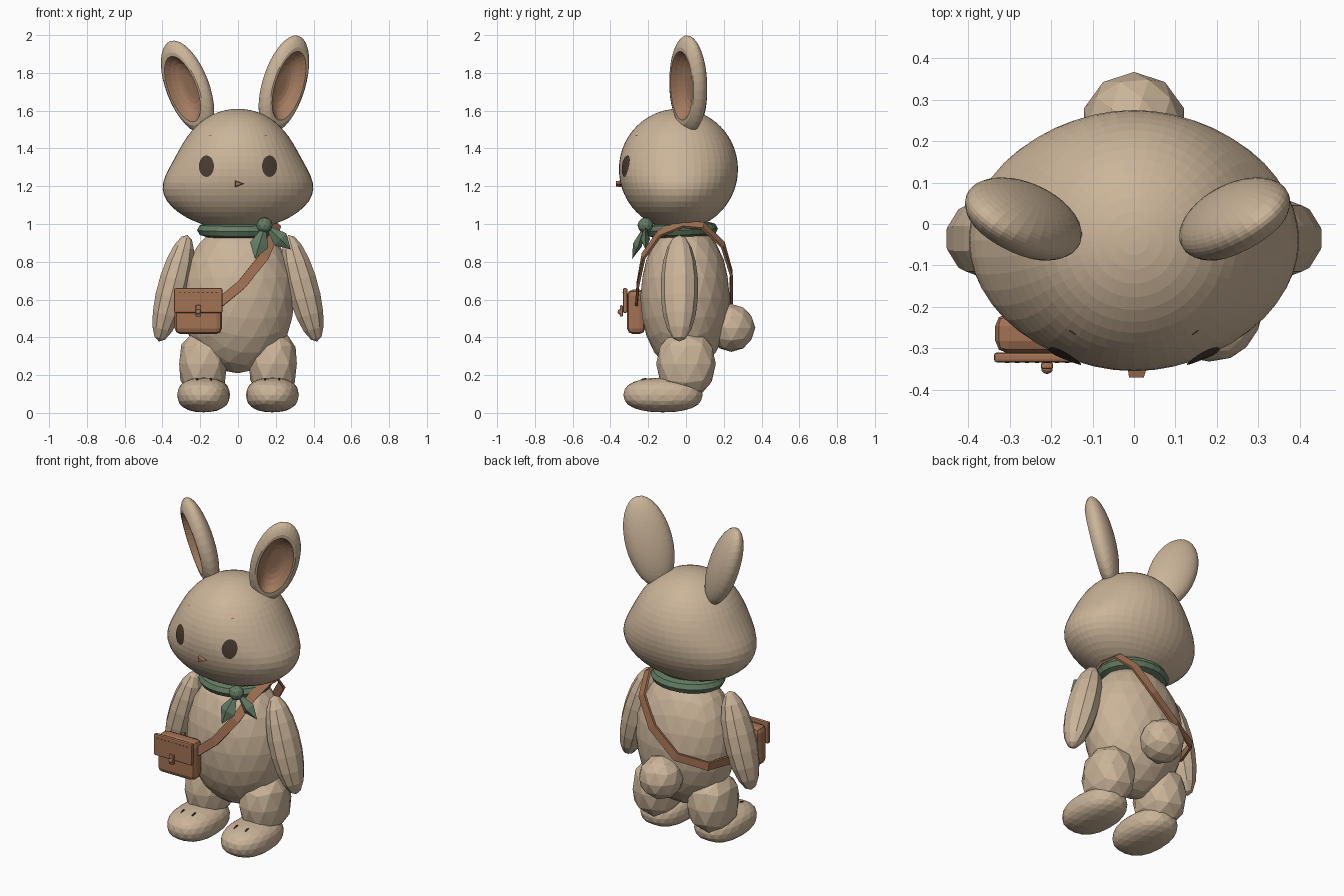
import bpy, bmesh, math
from mathutils import Vector, Matrix, Euler

cube = bpy.data.objects.get("Cube")
if cube:
    bpy.data.objects.remove(cube, do_unlink=True)


def material(name, rgb):
    m = bpy.data.materials.new(name)
    m.use_nodes = True
    m.diffuse_color = (*rgb, 1)
    m.node_tree.nodes["Principled BSDF"].inputs["Base Color"].default_value = (*rgb, 1)
    return m


fur = material("tan fur", (0.6, 0.46, 0.32))
inner = material("inner ear brown", (0.37, 0.2, 0.115))
leather = material("leather brown", (0.37, 0.17, 0.09))
green = material("scarf green", (0.125, 0.2, 0.125))
dark = material("dark brown", (0.07, 0.045, 0.03))


def finish(name, bm, *mats):
    bmesh.ops.recalc_face_normals(bm, faces=bm.faces)
    me = bpy.data.meshes.new(name)
    bm.to_mesh(me)
    bm.free()
    for m in mats:
        me.materials.append(m)
    ob = bpy.data.objects.new(name, me)
    bpy.context.collection.objects.link(ob)
    return ob


def blob(name, mat, loc, radii, sub=3, uv=None, rot=(0, 0, 0), boxy=1.0, shape=None):
    """Ellipsoid, optionally squared off or reshaped in unit space."""
    bm = bmesh.new()
    if uv:
        bmesh.ops.create_uvsphere(bm, u_segments=uv[0], v_segments=uv[1], radius=1)
    else:
        bmesh.ops.create_icosphere(bm, subdivisions=sub, radius=1)
    turn = Euler(rot).to_matrix()
    for v in bm.verts:
        c = Vector([math.copysign(abs(a) ** boxy, a) for a in v.co])
        if shape:
            c = shape(c)
        v.co = turn @ Vector([a * r for a, r in zip(c, radii)]) + Vector(loc)
    return finish(name, bm, mat)


def box(name, mat, loc, size, bevel=0.0):
    bm = bmesh.new()
    bmesh.ops.create_cube(bm, size=1)
    bmesh.ops.scale(bm, vec=size, verts=bm.verts)
    bmesh.ops.translate(bm, vec=loc, verts=bm.verts)
    ob = finish(name, bm, mat)
    if bevel:
        b = ob.modifiers.new("rounding", "BEVEL")
        b.width, b.segments = bevel, 2
    return ob


# Head: sphere with wide cheeks and a narrower crown
HEAD_Y, HEAD_Z, HEAD_RY, HEAD_RZ = -0.04, 1.29, 0.315, 0.32


def cheek(t):
    return 0.385 - 0.072 * math.tanh(2.5 * (t + 0.1))


blob("head", fur, (0, HEAD_Y, HEAD_Z), (1, HEAD_RY, HEAD_RZ), uv=(48, 28),
     shape=lambda c: Vector((c.x * cheek(c.z), c.y, c.z)))


def face_point(x, z, lift=0.005):
    t = (z - HEAD_Z) / HEAD_RZ
    d = max(0, 1 - t * t - (x / cheek(t)) ** 2)
    return Vector((x, HEAD_Y - HEAD_RY * math.sqrt(d) - lift, z))


def face_patch(name, mat, x, z, rx, rz, n=20):
    """Thin oval that follows the curve of the face."""
    bm = bmesh.new()
    mid = bm.verts.new(face_point(x, z))
    rings = []
    for k in (0.5, 1):
        rings.append([bm.verts.new(face_point(x + k * rx * math.cos(2 * math.pi * i / n),
                                              z + k * rz * math.sin(2 * math.pi * i / n)))
                      for i in range(n)])
    a, b = rings
    for i in range(n):
        j = (i + 1) % n
        bm.faces.new((mid, a[i], a[j]))
        bm.faces.new((a[i], b[i], b[j], a[j]))
    ob = finish(name, bm, mat)
    ob.data.update()
    if ob.data.polygons[0].normal.y > 0:
        ob.data.flip_normals()


# Nose: small downward triangle
bm = bmesh.new()
bmesh.ops.create_cone(bm, cap_ends=True, segments=3, radius1=0.036, radius2=0.024, depth=0.04,
                      matrix=Matrix.Translation((0, -0.35, 1.213))
                      @ Matrix.Diagonal((1, 1, 0.65, 1))
                      @ Matrix.Rotation(math.pi / 2, 4, "X")
                      @ Matrix.Rotation(-math.pi / 2, 4, "Z"))
finish("nose", bm, leather)


# Ears: thick ovals with a hollowed, coloured front
def ear(name, side, loc, lean, length):
    bm = bmesh.new()
    bmesh.ops.create_uvsphere(bm, u_segments=32, v_segments=24, radius=1)
    bmesh.ops.rotate(bm, verts=bm.verts, matrix=Matrix.Rotation(math.pi / 2, 3, "X"))
    rim = 0.72
    hollow = [v for v in bm.verts if v.co.y < 0 and math.hypot(v.co.x, v.co.z) < rim]
    for v in hollow:
        r = math.hypot(v.co.x, v.co.z) / rim
        v.co.y = -0.69 + 1.0 * (1 - r ** 4)
    inside = set(hollow)
    for f in bm.faces:
        f.material_index = int(all(v in inside for v in f.verts))
    turn = (Matrix.Rotation(side * lean, 3, "Y")
            @ Matrix.Rotation(side * math.radians(38), 3, "Z"))
    for v in bm.verts:
        v.co = turn @ Vector((v.co.x * 0.132, v.co.y * 0.075, v.co.z * length)) + Vector(loc)
    finish(name, bm, fur, inner)


ear("left_ear", 1, (0.243, 0.012, 1.74), math.radians(17), 0.268)
ear("right_ear", -1, (-0.267, 0.012, 1.725), math.radians(21), 0.26)

# Torso and tail
blob("body", fur, (0, -0.005, 0.61), (0.302, 0.237, 0.4))
blob("tail", fur, (0, 0.24, 0.45), (0.127, 0.127, 0.127), sub=2)

# Limbs and face details on both sides
for label, s in (("left", 1), ("right", -1)):
    blob(label + "_arm", fur, (s * 0.343, -0.035, 0.66), (0.088, 0.1, 0.292), uv=(10, 9),
         rot=(0, -s * math.radians(15), 0))
    blob(label + "_leg", fur, (s * 0.185, 0, 0.26), (0.132, 0.158, 0.175), sub=2, boxy=0.85)
    blob(label + "_foot", fur, (s * 0.182, -0.122, 0.095), (0.14, 0.21, 0.092), boxy=0.85)
    for k in (-1, 1):
        blob(label + "_toe_line", dark, (s * 0.18 + k * 0.037, -0.225, 0.171),
             (0.006, 0.022, 0.012), sub=2, rot=(0.35, 0, 0))
    face_patch(label + "_eye", dark, s * 0.167, 1.306, 0.04, 0.057)
    face_patch(label + "_brow", leather, s * 0.148, 1.468, 0.009, 0.003, 8)

# Scarf: neck ring, knot and two pointed ends
bpy.ops.mesh.primitive_torus_add(major_segments=24, minor_segments=8, major_radius=0.165,
                                 minor_radius=0.052, location=(0, -0.02, 0.968),
                                 rotation=(0.04, 0, 0))
scarf = bpy.context.object
scarf.name = "scarf"
scarf.scale = (1, 0.87, 0.72)
scarf.data.materials.append(green)
blob("scarf_knot", green, (0.14, -0.215, 0.993), (0.044, 0.042, 0.042), sub=2)


def leaf(name, mat, start, end, width, thick):
    bm = bmesh.new()
    a, b = Vector(start), Vector(end)
    d = (b - a).normalized()
    side = d.cross(Vector((0, 1, 0))).normalized()
    front = side.cross(d)
    mid = a.lerp(b, 0.6)
    ring = [bm.verts.new(mid + o) for o in
            (side * width, front * thick, -side * width, -front * thick)]
    tips = [bm.verts.new(a), bm.verts.new(b)]
    for i in range(4):
        for t in tips:
            bm.faces.new((ring[i], ring[(i + 1) % 4], t))
    finish(name, bm, mat)


leaf("scarf_end_low", green, (0.145, -0.215, 1.0), (0.09, -0.285, 0.815), 0.05, 0.025)
leaf("scarf_end_side", green, (0.14, -0.215, 1.0), (0.28, -0.215, 0.865), 0.045, 0.025)


# Shoulder strap: closed flat band wrapped round the torso
def strap(name, mat, points, width, thick):
    bm = bmesh.new()
    pts = [Vector(p) for p in points]
    n = len(pts)
    rings = []
    for i, p in enumerate(pts):
        along = (pts[(i + 1) % n] - pts[i - 1]).normalized()
        out = Vector((p.x, p.y * 1.4, (p.z - 0.6) * 0.6))
        out = (out - along * out.dot(along)).normalized()
        w, t = along.cross(out) * width / 2, out * thick / 2
        rings.append([bm.verts.new(p + o) for o in (w + t, t - w, -w - t, w - t)])
    for i in range(n):
        a, b = rings[i], rings[(i + 1) % n]
        for k in range(4):
            m = (k + 1) % 4
            bm.faces.new((a[k], a[m], b[m], b[k]))
    finish(name, bm, mat)


strap("shoulder_strap", leather, [
    (0.205, -0.02, 1.0), (0.19, -0.14, 0.95), (0.14, -0.225, 0.83), (0.02, -0.255, 0.68),
    (-0.09, -0.26, 0.59), (-0.2, -0.235, 0.56), (-0.28, -0.15, 0.56), (-0.33, 0, 0.56),
    (-0.27, 0.17, 0.56), (-0.1, 0.24, 0.6), (0.06, 0.24, 0.74), (0.16, 0.195, 0.89),
    (0.195, 0.09, 0.99)], 0.05, 0.014)

# Satchel: pouch, flap, clasp and stitching
box("satchel", leather, (-0.21, -0.264, 0.535), (0.25, 0.096, 0.235), 0.03)
box("satchel_flap", leather, (-0.21, -0.322, 0.595), (0.256, 0.024, 0.13), 0.007)
box("clasp_plate", leather, (-0.21, -0.342, 0.54), (0.03, 0.016, 0.06), 0.005)
blob("clasp_knob", leather, (-0.21, -0.35, 0.535), (0.014, 0.012, 0.014), sub=2)
for i in range(9):
    box("stitch", dark, (-0.306 + i * 0.024, -0.334, 0.638), (0.01, 0.004, 0.004))
